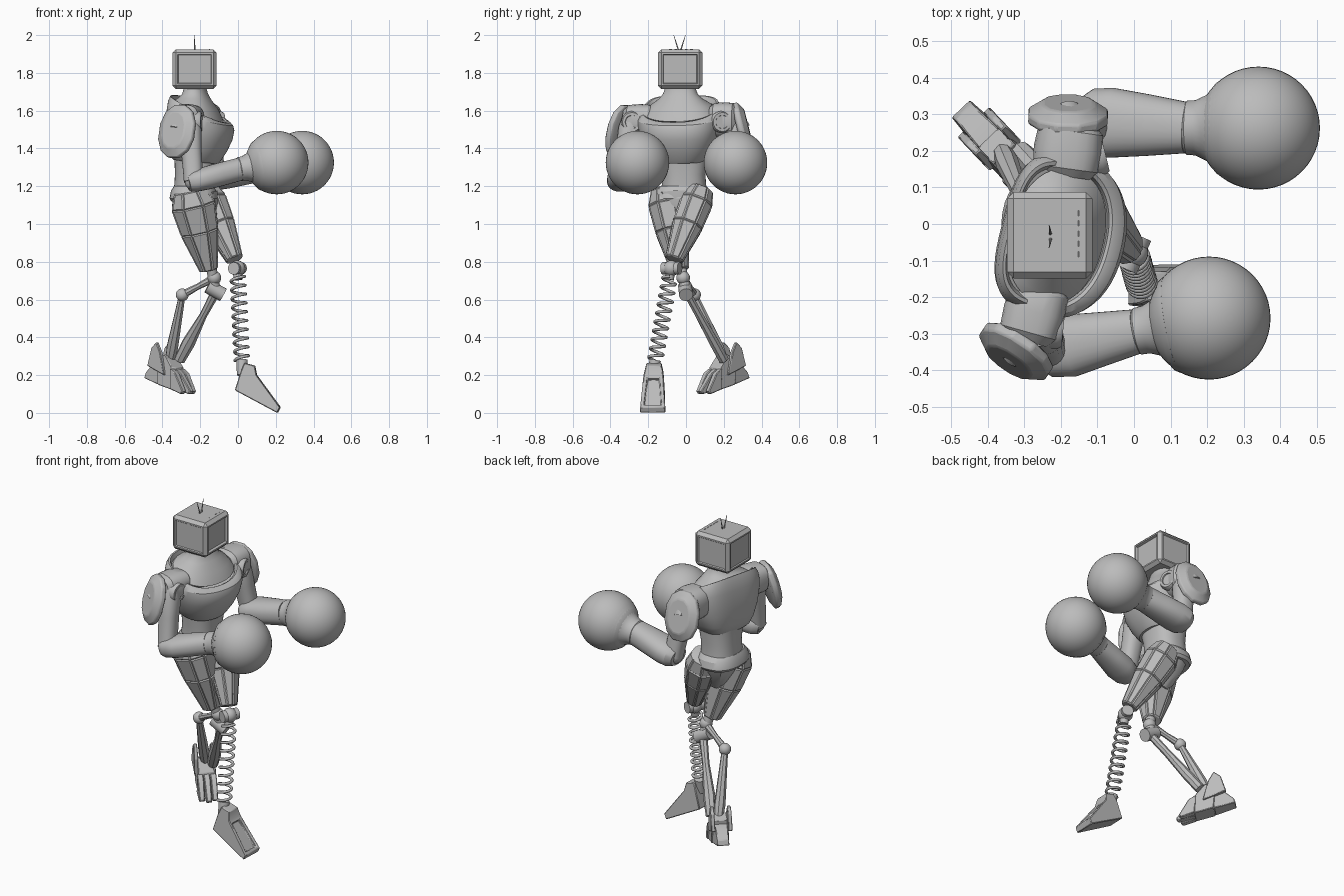
import bpy, bmesh, math
from mathutils import Vector as V

if "Cube" in bpy.data.objects:
    bpy.data.objects.remove(bpy.data.objects["Cube"])

GREY = (0.5, 0.5, 0.5, 1)
mat = bpy.data.materials.new("plain grey")
mat.use_nodes = True
mat.diffuse_color = GREY
mat.node_tree.nodes["Principled BSDF"].inputs["Base Color"].default_value = GREY
parts = []


def finish(name, bm):
    bmesh.ops.recalc_face_normals(bm, faces=bm.faces)
    me = bpy.data.meshes.new(name)
    bm.to_mesh(me)
    bm.free()
    me.materials.append(mat)
    ob = bpy.data.objects.new(name, me)
    bpy.context.collection.objects.link(ob)
    parts.append(ob)
    return ob


def bevel(ob, width, segments=2):
    m = ob.modifiers.new("bevel", "BEVEL")
    m.width, m.segments, m.limit_method = width, segments, "ANGLE"


def limb(name, a, b, prof, sides=32, front=(1, 0, 0), power=2, back=None, panel=None):
    """Loft from a to b. Each ring: t, radius along front, radius across, shift, tilt."""
    a, b = V(a), V(b)
    w = (b - a).normalized()
    u = V(front) - w * V(front).dot(w)
    u.normalize()
    v = w.cross(u)
    bm = bmesh.new()
    rings = []
    for ring in prof:
        t, ru, rv, shift, tilt = (list(ring) + [ring[1], 0, 0][len(ring) - 2:])[:5]
        row = []
        for i in range(sides):
            ang = 2 * math.pi * (i + 0.5) / sides
            c, s = math.cos(ang), math.sin(ang)
            p = back if back and c < 0 else power
            c, s = (math.copysign(abs(k) ** (2 / p), k) for k in (c, s))
            row.append(bm.verts.new(a + (b - a) * t + u * (ru * c + shift) + v * rv * s + w * tilt * c))
        rings.append(row)
    quads = [bm.faces.new((p[i], p[(i + 1) % sides], q[(i + 1) % sides], q[i]))
             for p, q in zip(rings, rings[1:]) for i in range(sides)]
    bm.faces.new(rings[0])
    bm.faces.new(rings[-1])
    bmesh.ops.recalc_face_normals(bm, faces=bm.faces)
    if panel:
        bmesh.ops.inset_individual(bm, faces=quads, thickness=0.008, depth=panel)
    return finish(name, bm)


def rod(name, a, b, r, sides=20):
    return limb(name, a, b, [(0, r), (1, r)], sides, (0.3, 0.5, 0.8))


def ball(name, c, r, seg=32):
    bm = bmesh.new()
    bmesh.ops.create_uvsphere(bm, u_segments=seg, v_segments=seg // 2, radius=r)
    bmesh.ops.translate(bm, verts=bm.verts, vec=c)
    return finish(name, bm)


def prism(name, pts, origin, forward, inset=None):
    """Side outline of (along, height, half width), spread to both sides."""
    f = V(forward).normalized()
    side = V((-f.y, f.x, 0))
    bm = bmesh.new()
    rows = [[bm.verts.new(V(origin) + f * s + V((0, 0, z)) + side * w * k) for s, z, w in pts]
            for k in (-1, 1)]
    n = len(pts)
    quads = [bm.faces.new((rows[0][i], rows[0][(i + 1) % n], rows[1][(i + 1) % n], rows[1][i]))
             for i in range(n)]
    for row in rows:
        bm.faces.new(row)
    bmesh.ops.recalc_face_normals(bm, faces=bm.faces)
    if inset is not None:
        bmesh.ops.inset_individual(bm, faces=[quads[inset]], thickness=0.025, depth=0)
        bmesh.ops.inset_individual(bm, faces=[quads[inset]], thickness=0.003, depth=-0.015)
    return finish(name, bm)


# Head: chamfered box with a sunken screen and shallow side panels
bm = bmesh.new()
bmesh.ops.create_cube(bm, size=1)
for vert in bm.verts:
    vert.co = V((-0.23, -0.031, 1.82)) + V((vert.co.x * 0.234, vert.co.y * 0.236, vert.co.z * 0.21))
bmesh.ops.bevel(bm, geom=list(bm.edges), offset=0.018, segments=1, affect="EDGES")
bm.normal_update()
for axis, sign, depth in ((0, 1, -0.014), (0, -1, -0.006), (1, 1, -0.006), (1, -1, -0.006)):
    big = [f for f in bm.faces if f.normal[axis] * sign > 0.99]
    bmesh.ops.inset_individual(bm, faces=big, thickness=0.012, depth=0)
    bmesh.ops.inset_individual(bm, faces=big, thickness=0.006, depth=depth)
finish("head", bm)
for i in range(5):
    y = -0.09 + i * 0.028
    rod("head_vent", (-0.15, y, 1.924), (-0.15, y + 0.015, 1.924), 0.003, 6)
for tip in (-0.065, -0.003):
    limb("antenna", (-0.228, -0.034 + (tip + 0.034) * 0.2, 1.92), (-0.232, tip, 2.0),
         [(0, 0.004), (0.5, 0.003), (1, 0.001)], 8)

# Torso, turned a little to its right
face = (0.97, -0.24, 0)
limb("neck", (-0.225, -0.03, 1.54), (-0.228, -0.03, 1.74),
     [(0, 0.12, 0.17, 0.015), (0.3, 0.127, 0.187, 0.016, -0.06), (0.46, 0.108, 0.158, 0.01, -0.03),
      (0.62, 0.082, 0.115, 0, -0.008), (0.74, 0.066, 0.093), (0.86, 0.059, 0.084), (1, 0.056, 0.08)], 48, face, 2.2)
limb("chest", (-0.22, -0.03, 1.33), (-0.22, -0.03, 1.66),
     [(0, 0.113, 0.13, 0, -0.01), (0.04, 0.125, 0.145, 0, -0.01), (0.18, 0.147, 0.175, 0.012, -0.005),
      (0.38, 0.165, 0.203, 0.022, -0.01), (0.56, 0.17, 0.218, 0.026, -0.02), (0.7, 0.164, 0.223, 0.024, -0.04),
      (0.8, 0.152, 0.215, 0.02, -0.06), (0.85, 0.138, 0.2, 0.017, -0.072),
      (0.84, 0.13, 0.19, 0.016, -0.073), (0.76, 0.125, 0.182, 0.016, -0.07)], 56, face, 2.2, back=3.3)
limb("abdomen", (-0.235, -0.01, 1.17), (-0.225, -0.015, 1.4),
     [(0, 0.105, 0.12), (0.4, 0.103, 0.115), (0.75, 0.11, 0.128), (1, 0.115, 0.13)], 36, power=2.4)
limb("belt", (-0.235, -0.02, 1.12), (-0.235, -0.02, 1.2),
     [(0, 0.118, 0.15), (0.2, 0.128, 0.162), (0.7, 0.12, 0.152), (1, 0.105, 0.128)], 36, power=2.4)
limb("pelvis", (-0.22, -0.015, 1.16), (-0.19, -0.01, 0.97),
     [(0, 0.115, 0.145), (0.35, 0.105, 0.12), (0.75, 0.075, 0.065), (1, 0.04, 0.035)], 12, power=2.6)


# Arms with shoulder shells and round gloves
def arm(side, root, tip, shoulder, elbow, wrist, glove, hinge, pad, pad_dir, forearm, r_wrist, r_block):
    k = r_block
    limb(side + "_shoulder", root, tip, [(0, k * 0.75), (0.15, k * 0.95), (0.5, k), (0.85, k * 0.95), (1, k * 0.7)],
         24, face, 2.8)
    h = V(hinge)
    fwd = V((0.97, 0.24 if side == "left" else -0.1, 0)).normalized()
    limb(side + "_shoulder_hinge", h - fwd * 0.08, h + fwd * 0.012,
         [(0, 0.058), (0.85, 0.058), (1, 0.05), (1, 0.036), (0.92, 0.034)], 24, (0, 0, 1))
    limb(side + "_upper_arm", shoulder, elbow,
         [(0, 0.05), (0.2, 0.062), (0.5, 0.055), (0.9, 0.052), (1, 0.052)], 20, power=2.4)
    ball(side + "_elbow", elbow, forearm[0][1] * 1.05, 24)
    limb(side + "_forearm", elbow, wrist, forearm + [(1, r_wrist)], 28, (0, 0, 1), 2.3)
    limb(side + "_cuff", wrist, glove,
         [(-0.04, r_wrist * 0.95), (0, r_wrist * 1.06), (0.12, r_wrist * 1.08), (0.28, r_wrist * 1.3),
          (0.42, 0.125), (0.5, 0.135)], 32)
    ball(side + "_glove", glove, 0.168, 48)
    n = V(pad_dir).normalized()
    p = V(pad)
    shell = limb(side + "_shoulder_shell", p - n * 0.03, p + n * 0.03,
                 [(0, 0.125, 0.095), (0.15, 0.147, 0.112), (0.55, 0.147, 0.112), (1, 0.1, 0.072)],
                 12, (0, 0, 1), 2.2)
    bevel(shell, 0.006)
    rod(side + "_shell_mount", tip, p, 0.04)


arm("right", (-0.25, -0.16, 1.55), (-0.295, -0.32, 1.55), (-0.26, -0.285, 1.57), (-0.235, -0.345, 1.225),
    (0.01, -0.293, 1.29), (0.205, -0.257, 1.325), (-0.205, -0.285, 1.54), (-0.327, -0.355, 1.492),
    (-0.56, -0.83, 0.25), [(-0.12, 0.045, 0.05), (0, 0.056, 0.075), (0.25, 0.061, 0.086), (0.6, 0.062, 0.074)],
    0.061, 0.085)
arm("left", (-0.19, 0.13, 1.55), (-0.17, 0.275, 1.55), (-0.165, 0.235, 1.57), (-0.115, 0.28, 1.245),
    (0.145, 0.263, 1.3), (0.34, 0.262, 1.325), (-0.09, 0.19, 1.54), (-0.18, 0.302, 1.505),
    (0.02, 1, 0.25), [(-0.12, 0.05, 0.065), (0, 0.066, 0.09), (0.2, 0.07, 0.096), (0.6, 0.07, 0.084)],
    0.07, 0.095)

# Thighs with raised plates
limb("right_thigh", (-0.255, -0.115, 1.18), (-0.152, -0.03, 0.745),
     [(0, 0.085, 0.07), (0.18, 0.12, 0.1), (0.5, 0.102, 0.088), (0.97, 0.046, 0.046)], 8, power=2.3, panel=0.006)
limb("left_thigh", (-0.18, 0.08, 1.18), (-0.012, -0.068, 0.8),
     [(0, 0.07, 0.062), (0.18, 0.092, 0.087), (0.5, 0.08, 0.08), (0.97, 0.042, 0.045)], 8, power=2.3, panel=0.006)

# Left lower leg: knee, coil spring and wedge foot
knee, ankle = V((-0.003, -0.078, 0.765)), V((0.022, -0.168, 0.25))
ball("left_knee", knee, 0.042, 24)
rod("left_knee_pin", knee + V((-0.02, -0.045, 0)), knee + V((0.02, 0.045, 0)), 0.033)
axis = (ankle - knee).normalized()
rod("spring_top", knee, knee + axis * 0.06, 0.024)
rod("spring_base", ankle - axis * 0.03, ankle + axis * 0.05, 0.03)
across = axis.cross(V((0, 1, 0))).normalized()
other = axis.cross(across)
cu = bpy.data.curves.new("spring", "CURVE")
cu.dimensions, cu.bevel_depth, cu.bevel_resolution = "3D", 0.008, 2
steps, turns = 180, 9.5
line = cu.splines.new("POLY")
line.points.add(steps)
for i, pt in enumerate(line.points):
    ang = 2 * math.pi * turns * i / steps
    pos = knee + axis * (0.045 + 0.45 * i / steps) + (across * math.cos(ang) + other * math.sin(ang)) * 0.037
    pt.co = (*pos, 1)
cu.materials.append(mat)
bpy.context.collection.objects.link(bpy.data.objects.new("spring", cu))
foot = prism("left_foot", [(-0.015, 0.12, 0.055), (0.015, 0.215, 0.05), (0.035, 0.265, 0.04), (0.09, 0.25, 0.04),
                           (0.1, 0.2, 0.052), (0.225, 0.03, 0.066), (0.21, 0, 0.068)],
             (0, -0.168, 0), (1, -0.04, 0), 4)
bevel(foot, 0.004, 1)

# Right lower leg: drum joint and two struts
ball("right_knee", (-0.125, -0.015, 0.715), 0.036, 24)
rod("right_knee_link", (-0.14, -0.025, 0.76), (-0.118, 0, 0.645), 0.028)
rod("right_knee_drum", (-0.16, -0.005, 0.67), (-0.078, 0.0, 0.625), 0.037)
hock = V((-0.295, 0.045, 0.625))
ball("rear_strut_joint", hock, 0.034, 24)
limb("rear_strut_upper", (-0.13, -0.01, 0.712), hock, [(0, 0.022), (0.5, 0.016), (1, 0.022)], 8)
limb("rear_strut_lower", hock, (-0.36, 0.2, 0.28), [(0, 0.018), (0.3, 0.023), (0.8, 0.032), (1, 0.026)], 8)
limb("front_strut", (-0.115, 0, 0.645), (-0.31, 0.2, 0.28),
     [(0, 0.026, 0.022), (0.35, 0.02, 0.022), (0.75, 0.036, 0.028), (1, 0.03, 0.028)], 8)

# Right foot: heel, ankle guards, middle and sloping toes
base, ahead = V((-0.35, 0.185, 0)), V((0.95, -1, 0)).normalized()
cross = V((1, 0.95, 0)).normalized()
pieces = [prism("right_heel", [(-0.18, 0.185, 0.035), (-0.17, 0.215, 0.03), (-0.12, 0.255, 0.035),
                               (-0.05, 0.27, 0.04), (-0.06, 0.15, 0.045)], base, ahead),
          prism("right_instep", [(-0.06, 0.15, 0.05), (-0.07, 0.29, 0.045), (-0.01, 0.31, 0.04), (0.045, 0.24, 0.045),
                                 (0.05, 0.122, 0.05)], base, ahead)]
for k in (-1, 1):
    pieces.append(prism("right_ankle_guard", [(-0.13, 0.25, 0.012), (-0.1, 0.345, 0.01), (-0.06, 0.375, 0.01),
                                              (-0.03, 0.32, 0.012), (0.0, 0.2, 0.012)], base + cross * 0.048 * k, ahead))
for k in (-1, 0, 1):
    reach = 0.155 if k == 0 else 0.135
    pieces.append(prism("right_toe", [(0.045, 0.125, 0.019), (0.04, 0.235, 0.017), (0.08, 0.21, 0.017),
                                      (reach, 0.115, 0.014), (reach - 0.015, 0.1, 0.017)],
                        base + cross * 0.037 * k, ahead))
for ob in pieces:
    bevel(ob, 0.004, 1)

# Smooth rounded parts, keep hard edges crisp
for ob in bpy.context.selected_objects:
    ob.select_set(False)
for ob in parts:
    ob.select_set(True)
bpy.context.view_layer.objects.active = parts[0]
bpy.ops.object.shade_smooth_by_angle(angle=math.radians(30))
